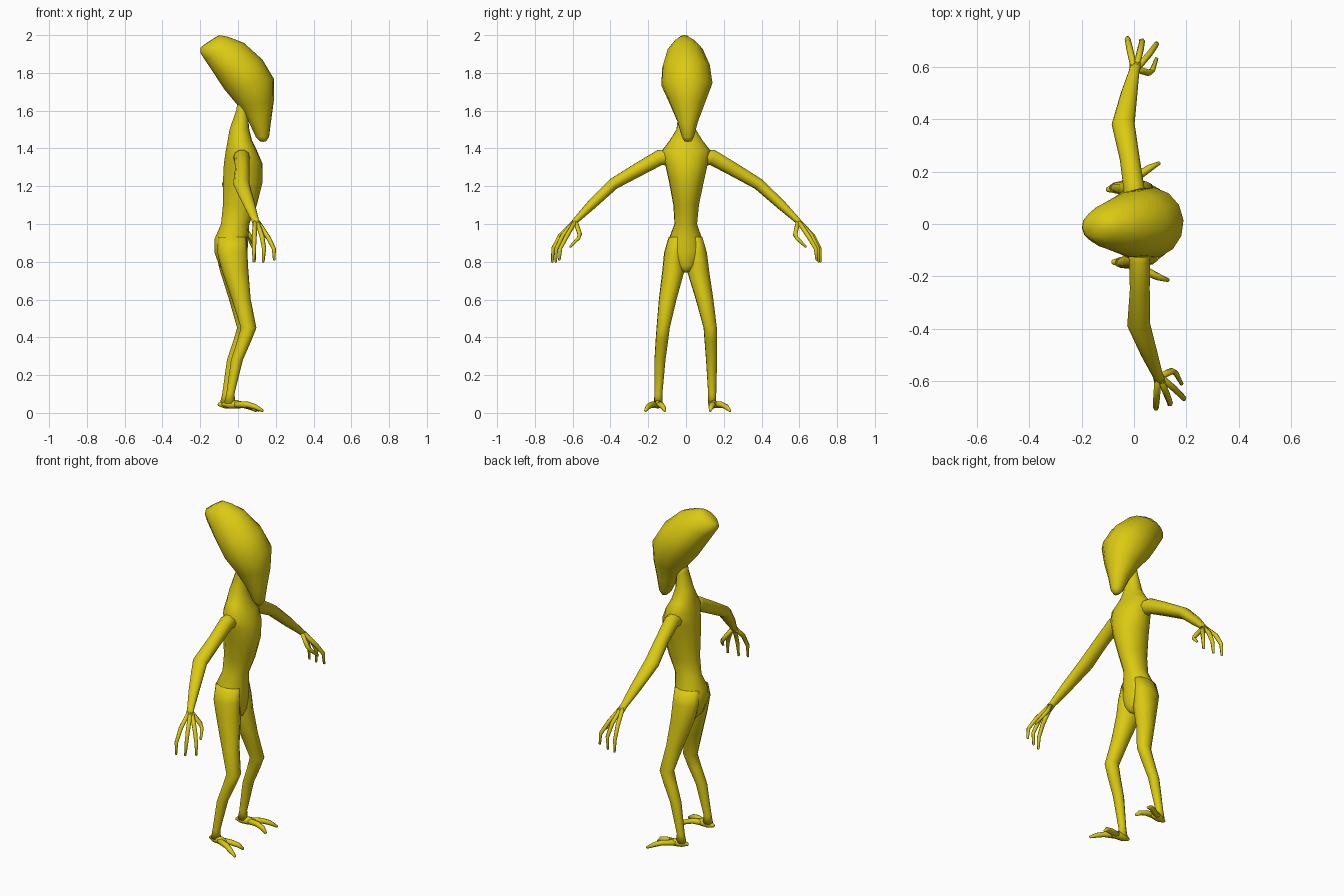
import bpy, bmesh, math
from mathutils import Vector

if "Cube" in bpy.data.objects:
    bpy.data.objects.remove(bpy.data.objects["Cube"])

TURN = 0.077  # the whole figure is turned slightly about z

skin = bpy.data.materials.new("yellow_skin")
skin.use_nodes = True
skin.diffuse_color = (0.71, 0.59, 0.006, 1)
skin.node_tree.nodes["Principled BSDF"].inputs["Base Color"].default_value = skin.diffuse_color


def loft(name, rings, sides=12, mirror=False):
    """Skin a list of elliptical rings (centre, axis u, axis v)."""
    bm = bmesh.new()
    loops = []
    for c, u, v in rings:
        angles = [2 * math.pi * i / sides for i in range(sides)]
        loops.append([bm.verts.new(c + u * math.cos(a) + v * math.sin(a)) for a in angles])
    for a, b in zip(loops, loops[1:]):
        for i in range(sides):
            j = (i + 1) % sides
            bm.faces.new((a[i], a[j], b[j], b[i]))
    # rounded ends: a centre point slightly outside each end ring
    for loop, (c, _, _), (d, _, _) in ((loops[0], rings[0], rings[1]), (loops[-1], rings[-1], rings[-2])):
        tip = bm.verts.new(c + (c - d) * 0.08)
        for i in range(sides):
            bm.faces.new((loop[i], loop[(i + 1) % sides], tip))
    bmesh.ops.recalc_face_normals(bm, faces=bm.faces)
    for f in bm.faces:
        f.smooth = True
    mesh = bpy.data.meshes.new(name)
    bm.to_mesh(mesh)
    bm.free()
    mesh.materials.append(skin)
    obj = bpy.data.objects.new(name, mesh)
    obj.rotation_euler.z = TURN
    bpy.context.collection.objects.link(obj)
    if mirror:
        m = obj.modifiers.new("Mirror", "MIRROR")
        m.use_axis = (False, True, False)
        m.use_mirror_merge = False
    return obj


def span(front, back, y, w):
    """Ring spanning a front and back (x, z) point, with half width w."""
    f, b = Vector((front[0], y, front[1])), Vector((back[0], y, back[1]))
    return (f + b) / 2, (f - b) / 2, Vector((0, w, 0))


def limb(name, points, sides=8):
    """Mirrored tube through (x, y, z, x radius, thickness) points."""
    pos = [Vector(p[:3]) for p in points]
    rings = []
    for i, p in enumerate(points):
        d = (pos[min(i + 1, len(pos) - 1)] - pos[max(i - 1, 0)]).normalized()
        ref = Vector((1, 0, 0)) if abs(d.x) < 0.7 else Vector((0, 1, 0))
        u = (ref - d * ref.dot(d)).normalized()
        rings.append((pos[i], u * p[3], d.cross(u) * p[-1]))
    return loft(name, rings, sides, True)


# Head: long tilted skull tapering to the chin
head = [((.148, 1.437), (.118, 1.437), .018), ((.165, 1.46), (.095, 1.46), .032),
        ((.175, 1.54), (.055, 1.545), .055), ((.19, 1.65), (-.003, 1.63), .095),
        ((.19, 1.77), (-.07, 1.71), .137), ((.13, 1.87), (-.13, 1.80), .127),
        ((.03, 1.96), (-.18, 1.875), .095), ((-.05, 1.99), (-.2, 1.905), .065),
        ((-.1, 2.0), (-.198, 1.935), .036)]
loft("head", [span(f, b, 0, w) for f, b, w in head], 14)

# Torso with neck: front x, back x, height, half width
torso = [(.05, 0, 1.66, .035), (.05, -.01, 1.6, .04), (.06, -.045, 1.5, .052),
         (.075, -.055, 1.44, .09), (.1, -.065, 1.39, .13), (.13, -.075, 1.32, .115),
         (.13, -.08, 1.22, .092), (.1, -.08, 1.1, .068), (.06, -.09, 1.0, .06),
         (.055, -.125, .92, .09), (.05, -.125, .85, .1), (.045, -.1, .78, .07),
         (.03, -.07, .745, .02)]
loft("torso", [span((f, z), (b, z), 0, w) for f, b, z, w in torso], 14)

# Legs: front x, back x, height, centre y, half width
leg = [(.04, -.11, .93, .05, .04), (.045, -.115, .85, .062, .052), (.05, -.09, .75, .066, .06),
       (.06, -.04, .6, .098, .048), (.088, .005, .45, .125, .036), (.06, -.015, .38, .13, .034),
       (.015, -.048, .28, .137, .03), (-.03, -.073, .1, .143, .022), (-.025, -.085, .05, .143, .022)]
loft("legs", [span((f, z), (b, z), y, w) for f, b, z, y, w in leg], 10, True)

# Feet: heel pad and two splayed toes
limb("heels", [(-.095, .138, .045, .008), (-.06, .143, .045, .021), (-.02, .148, .045, .023),
               (.015, .152, .042, .016)])
limb("outer_toes", [(-.03, .15, .045, .018), (.04, .188, .043, .016), (.075, .208, .032, .014),
                    (.115, .225, .011, .007)])
limb("inner_toes", [(-.03, .146, .045, .018), (.04, .138, .043, .016), (.08, .128, .032, .014),
                    (.105, .12, .011, .007)])

# Arms, bent at the elbow
limb("arms", [(.015, .06, 1.35, .05, .05), (.01, .14, 1.352, .04, .043), (.003, .25, 1.29, .038, .038),
              (-.012, .385, 1.212, .044, .032), (.02, .5, 1.105, .032, .027),
              (.046, .585, 1.022, .02, .017), (.055, .61, .995, .024, .014)], 10)

# Hands: three curled fingers and a thumb
fingers = {
    "rear_fingers": [(.045, .6, 1.01), (.035, .67, .94), (.03, .708, .87), (.03, .712, .8)],
    "middle_fingers": [(.055, .6, 1.01), (.075, .66, .94), (.085, .695, .87), (.08, .698, .8)],
    "front_fingers": [(.06, .595, 1.01), (.11, .645, .93), (.138, .678, .87), (.14, .683, .81)],
    "thumbs": [(.055, .59, 1.01), (.1, .572, .945), (.115, .58, .925), (.135, .625, .88)],
}
for name, path in fingers.items():
    limb(name, [(*p, r) for p, r in zip(path, (.013, .013, .011, .007))], 6)
